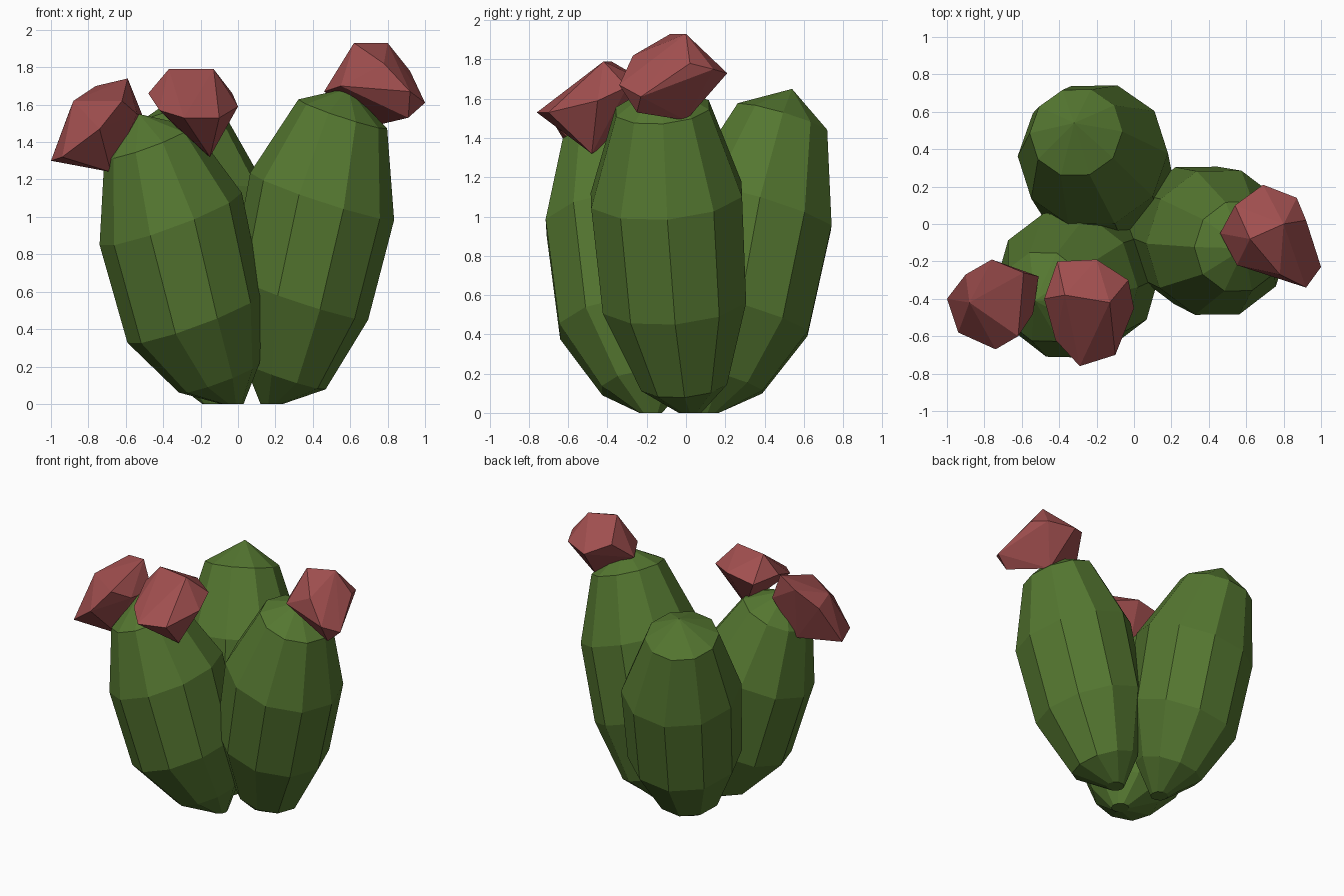
import bpy, bmesh, math
from mathutils import Vector, Matrix

if "Cube" in bpy.data.objects:
    bpy.data.objects.remove(bpy.data.objects["Cube"])


def material(name, rgb):
    m = bpy.data.materials.new(name)
    m.diffuse_color = (*rgb, 1)
    m.use_nodes = True
    m.node_tree.nodes["Principled BSDF"].inputs["Base Color"].default_value = m.diffuse_color
    return m


green = material("cactus green", (0.09, 0.185, 0.03))
red = material("flower red", (0.35, 0.077, 0.077))


def finish(bm, name, mat):
    bmesh.ops.recalc_face_normals(bm, faces=bm.faces)
    me = bpy.data.meshes.new(name)
    bm.to_mesh(me)
    bm.free()
    me.materials.append(mat)
    ob = bpy.data.objects.new(name, me)
    bpy.context.collection.objects.link(ob)


SIDES = 10
RADII = [0.06, 0.23, 0.385, 0.405, 0.25]


def lobe(name, centres, apex, tilt):
    """Leaning ten-sided pad: stacked tilted rings closed by a low cone."""
    bm = bmesh.new()
    axis = Vector(tilt).normalized()
    rot = Vector((0, 0, 1)).rotation_difference(axis).to_matrix()
    rings = []
    for i, (c, r) in enumerate(zip(centres, RADII)):
        ring = []
        for k in range(SIDES):
            a = 2 * math.pi * k / SIDES
            p = Vector((r * math.cos(a), r * math.sin(a), 0))
            p = Vector(c) + (rot @ p if i else p)
            p.z = max(p.z, 0)
            ring.append(bm.verts.new(p))
        rings.append(ring)
    bm.faces.new(rings[0][::-1])
    for lo, hi in zip(rings, rings[1:]):
        for k in range(SIDES):
            n = (k + 1) % SIDES
            bm.faces.new((lo[k], lo[n], hi[n], hi[k]))
    tip = bm.verts.new(apex)
    for k in range(SIDES):
        bm.faces.new((rings[-1][k], rings[-1][(k + 1) % SIDES], tip))
    finish(bm, name, green)


def flower(name, points):
    """Faceted bud: hull around a few corner points."""
    bm = bmesh.new()
    for p in points:
        bm.verts.new(p)
    res = bmesh.ops.convex_hull(bm, input=bm.verts)
    loose = [v for v in bm.verts if not v.link_faces]
    bmesh.ops.delete(bm, geom=loose, context='VERTS')
    finish(bm, name, red)


# cactus pads
lobe("left_pad",
     [(-.03, -.18, 0), (-.10, -.21, .14), (-.23, -.28, .46), (-.36, -.33, .99), (-.48, -.39, 1.40)],
     (-.53, -.41, 1.55), (-.37, -.13, 1))
lobe("right_pad",
     [(.18, .02, 0), (.25, -.01, .15), (.33, -.06, .57), (.45, -.10, 1.11), (.56, -.12, 1.55)],
     (.59, -.13, 1.69), (.33, -.08, 1))
lobe("back_pad",
     [(-.13, .11, 0), (-.15, .18, .17), (-.18, .27, .51), (-.22, .37, 1.05), (-.31, .49, 1.50)],
     (-.32, .54, 1.65), (-.13, .3, 1))

# flower buds
flower("left_flower",
       [(-1, -.40, 1.30), (-.94, -.58, 1.32), (-.74, -.67, 1.47), (-.62, -.60, 1.62),
        (-.90, -.27, 1.57), (-.76, -.19, 1.70), (-.59, -.26, 1.74), (-.51, -.28, 1.54),
        (-.54, -.48, 1.55), (-.68, -.45, 1.24), (-.70, -.30, 1.29), (-.88, -.42, 1.62)])
flower("middle_flower",
       [(-.29, -.76, 1.53), (-.10, -.70, 1.53), (-.42, -.62, 1.57), (-.48, -.40, 1.66),
        (-.37, -.38, 1.79), (-.13, -.42, 1.79), (-.41, -.20, 1.64), (-.20, -.19, 1.68),
        (-.03, -.30, 1.66), (0, -.45, 1.59), (-.15, -.48, 1.32), (-.25, -.35, 1.40)])
flower("right_flower",
       [(.46, -.05, 1.67), (.55, -.22, 1.70), (.62, -.08, 1.93), (.80, 0, 1.93),
        (.69, .21, 1.73), (.54, .10, 1.80), (.87, .14, 1.75), (.92, .02, 1.78),
        (1, -.23, 1.61), (.92, -.34, 1.67), (.91, -.25, 1.53), (.74, 0, 1.49),
        (.78, -.27, 1.82)])
